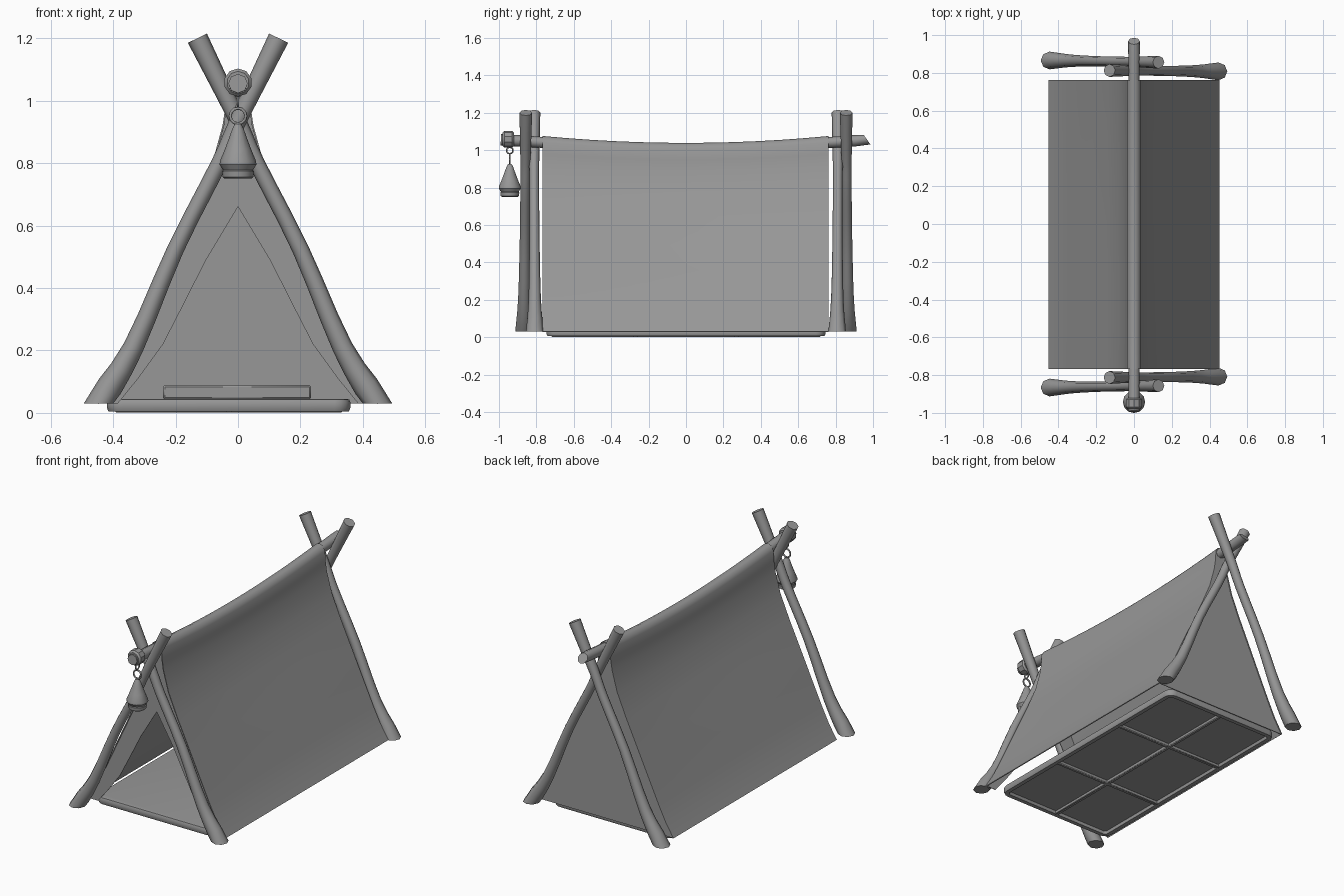
import bpy, bmesh, math
from mathutils import Vector

if "Cube" in bpy.data.objects:
    bpy.data.objects.remove(bpy.data.objects["Cube"])

grey = bpy.data.materials.new("dark_grey")
grey.diffuse_color = (0.31, 0.31, 0.31, 1)
grey.use_nodes = True
grey.node_tree.nodes["Principled BSDF"].inputs["Base Color"].default_value = grey.diffuse_color


def shade(ob, angle):
    ob.data.materials.append(grey)
    bpy.ops.object.select_all(action='DESELECT')
    bpy.context.view_layer.objects.active = ob
    ob.select_set(True)
    bpy.ops.object.shade_smooth_by_angle(angle=math.radians(angle))


def finish(name, bm, smooth=50, thick=0):
    bmesh.ops.recalc_face_normals(bm, faces=bm.faces)
    me = bpy.data.meshes.new(name)
    bm.to_mesh(me)
    bm.free()
    ob = bpy.data.objects.new(name, me)
    bpy.context.collection.objects.link(ob)
    if thick:
        m = ob.modifiers.new("thickness", 'SOLIDIFY')
        m.thickness = thick
        m.offset = 0
        bpy.context.view_layer.objects.active = ob
        bpy.ops.object.modifier_apply(modifier=m.name)
    shade(ob, smooth)


def smooth_path(pts, n=3):
    """Catmull-Rom refinement of a list of tuples."""
    pts = [Vector(p) for p in pts]
    ext = [2 * pts[0] - pts[1]] + pts + [2 * pts[-1] - pts[-2]]
    out = []
    for a, b, c, d in zip(ext, ext[1:], ext[2:], ext[3:]):
        for t in [k / n for k in range(n)]:
            out.append(0.5 * (2 * b + (c - a) * t + (2 * a - 5 * b + 4 * c - d) * t * t
                              + (3 * b - a - 3 * c + d) * t ** 3))
    return [tuple(p) for p in out + [pts[-1]]]


def tube(name, pts, radii, sides=8, start=None, end=None, smooth=50):
    """Capped tube along a path; start/end override the cut direction."""
    bm = bmesh.new()
    pts = [Vector(p) for p in pts]
    rings = []
    for i, p in enumerate(pts):
        t = (pts[min(i + 1, len(pts) - 1)] - pts[max(i - 1, 0)]).normalized()
        if i == 0 and start:
            t = Vector(start).normalized()
        if i == len(pts) - 1 and end:
            t = Vector(end).normalized()
        ref = Vector((1, 0, 0)) if abs(t.y) > 0.5 else Vector((0, 1, 0))
        u = t.cross(ref).normalized()
        v = t.cross(u)
        rings.append([bm.verts.new(p + radii[i] * (u * math.cos(a) + v * math.sin(a)))
                      for a in [2 * math.pi * k / sides for k in range(sides)]])
    for a, b in zip(rings, rings[1:]):
        for k in range(sides):
            j = (k + 1) % sides
            bm.faces.new((a[k], a[j], b[j], b[k]))
    bm.faces.new(rings[0])
    bm.faces.new(rings[-1])
    finish(name, bm, smooth)


def box(name, c, size, bevel, segs=1):
    bm = bmesh.new()
    bmesh.ops.create_cube(bm, size=1)
    for v in bm.verts:
        v.co = Vector(c) + Vector([v.co[i] * size[i] for i in range(3)])
    bmesh.ops.bevel(bm, geom=bm.edges[:], offset=bevel, segments=segs, profile=0.5, affect='EDGES')
    finish(name, bm, 40)


def ring(name, loc, rad, minor, rot):
    bpy.ops.mesh.primitive_torus_add(major_radius=rad, minor_radius=minor, major_segments=12,
                                     minor_segments=6, location=loc, rotation=rot)
    bpy.context.object.name = name
    shade(bpy.context.object, 70)


# Crossed leg poles, one pair at each end (x, z, radius)
leg = smooth_path([(0.447, 0.03, 0.047), (0.335, 0.21, 0.033), (0.2, 0.525, 0.027), (0.06, 0.8, 0.026),
                   (0.0, 0.935, 0.027), (-0.13, 1.2, 0.034)])
for end_name, e in (("front", -1), ("back", 1)):
    for side_name, s, y0, y1 in (("left", -1, 0.866, 0.858), ("right", 1, 0.808, 0.812)):
        pts = [(s * x, e * (y0 + (y1 - y0) * z), z) for x, z, r in leg]
        tube(f"{end_name}_{side_name}_pole", pts, [r for x, z, r in leg], start=(0, 0, 1))

# Sagging ridge pole
ridge = [(-0.99, 1.055, 0.031), (-0.85, 1.047, 0.03), (-0.75, 1.04, 0.029), (-0.4, 1.02, 0.024),
         (0, 1.011, 0.02), (0.4, 1.02, 0.024), (0.75, 1.04, 0.029), (0.85, 1.046, 0.03), (0.968, 1.056, 0.031)]
ridge = smooth_path(ridge, 2)
tube("ridge_pole", [(0, y, z) for y, z, r in ridge], [r for y, z, r in ridge], sides=8, end=(0, 1, 0.7))

# Canvas draped over the ridge
half = [(0, 1.073), (0.02, 1.066), (0.034, 1.042), (0.038, 0.98), (0.047, 0.92), (0.08, 0.8), (0.14, 0.66),
        (0.215, 0.5), (0.28, 0.36), (0.35, 0.21), (0.40, 0.11), (0.45, 0.03)]
profile = [(-x, z) for x, z in half[:0:-1]] + half
bm = bmesh.new()
rows = []
for i in range(13):
    y = -0.767 + 1.53 * i / 12
    sag = 0.032 * max(0, 1 - (y / 0.765) ** 2)
    rows.append([bm.verts.new((x, y, z - sag * z ** 2)) for x, z in profile])
for a, b in zip(rows, rows[1:]):
    for k in range(len(profile) - 1):
        bm.faces.new((a[k], a[k + 1], b[k + 1], b[k]))
finish("canvas_cover", bm, thick=0.005)

# Closed back wall
wall = half[2:]
bm = bmesh.new()
for (x0, z0), (x1, z1) in zip(wall, wall[1:]):
    bm.faces.new([bm.verts.new((x, 0.757, z)) for x, z in ((-x0, z0), (x0, z0), (x1, z1), (-x1, z1))])
bmesh.ops.remove_doubles(bm, verts=bm.verts, dist=1e-4)
finish("back_wall", bm, 30, thick=0.004)

# Front flaps framing a pointed doorway
inner = [(0, 1.04), (0, 0.98), (0, 0.92), (0, 0.8), (0, 0.66), (0.105, 0.485), (0.168, 0.36),
         (0.24, 0.22), (0.32, 0.11), (0.385, 0.03)]
bm = bmesh.new()
for s in (-1, 1):
    for k in range(len(inner) - 1):
        quad = (inner[k], wall[k], wall[k + 1], inner[k + 1])
        bm.faces.new([bm.verts.new((s * x, -0.759, z)) for x, z in quad])
bmesh.ops.remove_doubles(bm, verts=bm.verts, dist=1e-4)
finish("front_flaps", bm, 30, thick=0.004)

# Sleeping mat: rounded sheet with a hollow underside
cx, hx, hy, corner = -0.03, 0.39, 0.745, 0.05


def outline(inset):
    pts = []
    for q, (sx, sy) in enumerate(((1, 1), (-1, 1), (-1, -1), (1, -1))):
        for k in range(5):
            a = math.pi / 2 * (q + k / 4)
            pts.append((cx + sx * (hx - corner) + (corner - inset) * math.cos(a),
                        sy * (hy - corner) + (corner - inset) * math.sin(a)))
    return pts


bm = bmesh.new()
levels = [(0.045, 0.016), (0.043, 0.004), (0.034, 0), (0.016, 0), (0.005, 0.005), (0.005, 0.03), (0.022, 0.034)]
loops = [[bm.verts.new((x, y, z)) for x, y in outline(inset)] for z, inset in levels]
for a, b in zip(loops, loops[1:]):
    for k in range(len(a)):
        j = (k + 1) % len(a)
        bm.faces.new((a[k], a[j], b[j], b[k]))
bm.faces.new(loops[0])
bm.faces.new(loops[-1])
finish("sleeping_mat", bm, 35)

# Ribs dividing the underside into six cells
for i, y in enumerate((-0.27, 0.27)):
    box(f"mat_cross_rib_{i + 1}", (cx, y, 0.013), (0.73, 0.022, 0.022), 0.004)
box("mat_long_rib", (cx, 0, 0.013), (0.022, 1.44, 0.022), 0.004)

# Pillow at the far end
box("pillow", (-0.003, 0.56, 0.066), (0.475, 0.22, 0.046), 0.006)

# Binding around the front tip of the ridge pole
tube("ridge_binding", [(0, y, 1.058) for y in (-0.98, -0.97, -0.93, -0.92)],
     [0.036, 0.045, 0.045, 0.036], sides=10, smooth=30)

# Hanging lantern with links
ly = -0.942
ring("hook_link", (0, ly, 0.998), 0.017, 0.004, (0, math.pi / 2, 0))
ring("lantern_ring", (0, ly, 0.951), 0.025, 0.005, (math.pi / 2, 0, 0))
body = [(0.01, 0.925), (0.019, 0.908), (0.027, 0.885), (0.042, 0.845), (0.058, 0.806), (0.059, 0.795),
        (0.047, 0.776)]
tube("lantern_body", [(0, ly, z) for r, z in body], [r for r, z in body], sides=12, smooth=35)
base = [(0.046, 0.78), (0.051, 0.774), (0.049, 0.755), (0.042, 0.75)]
tube("lantern_base", [(0, ly, z) for r, z in base], [r for r, z in base], sides=12, smooth=35)
